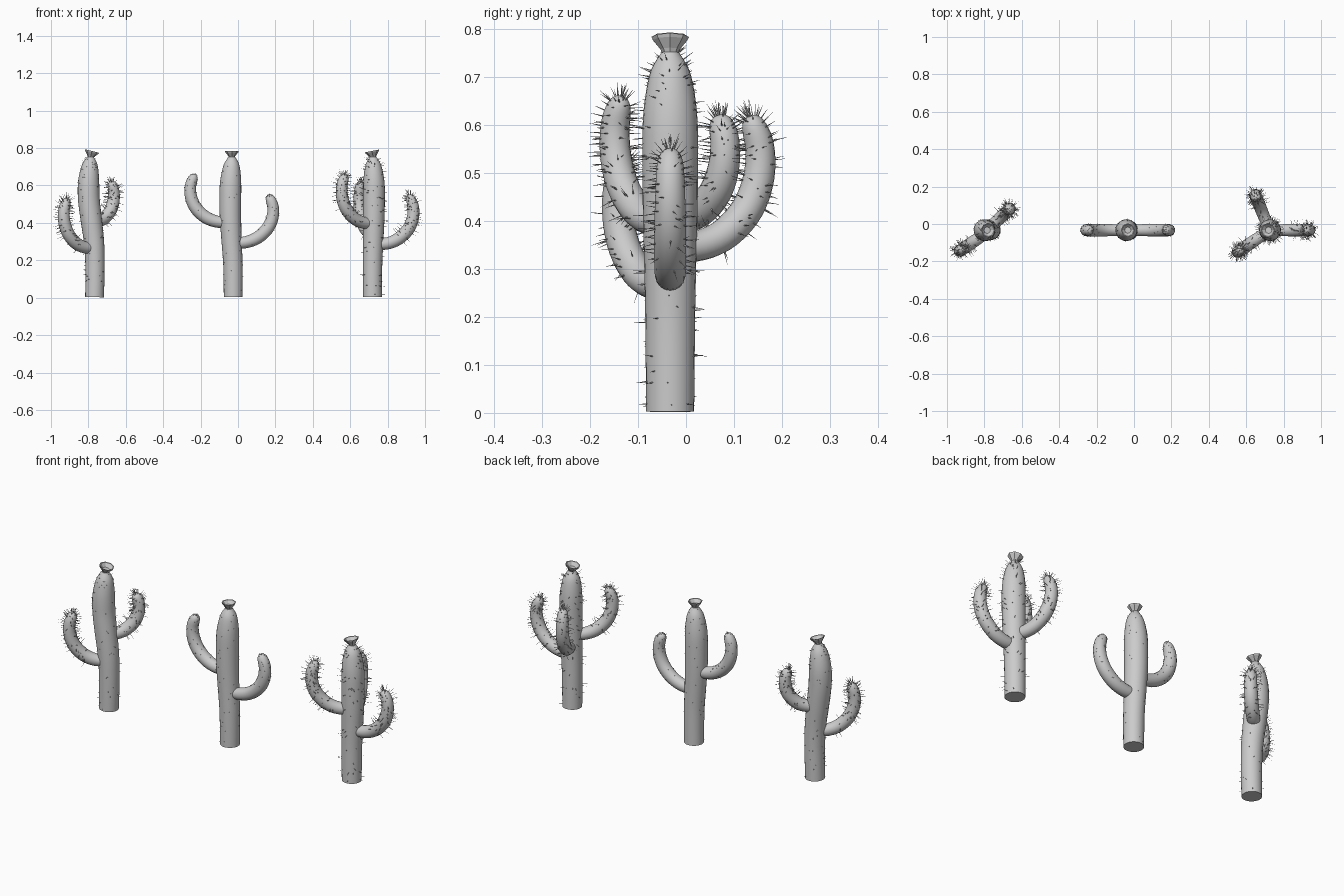
import bpy, bmesh, math, random
from mathutils import Vector, Matrix

if "Cube" in bpy.data.objects:
    bpy.data.objects.remove(bpy.data.objects["Cube"])

random.seed(4)


def catmull(pts, t):
    """Smooth interpolation through tuples, t in 0..1."""
    n = len(pts) - 1
    i = min(int(t * n), n - 1)
    f = t * n - i
    a, b, c, d = (pts[max(0, min(n, i + k))] for k in (-1, 0, 1, 2))
    return [0.5 * (2 * q + (r - p) * f + (2 * p - 5 * q + 4 * r - s) * f * f
                   + (3 * q - p - 3 * r + s) * f ** 3) for p, q, r, s in zip(a, b, c, d)]


def finish(name, bm, smooth=True):
    bmesh.ops.recalc_face_normals(bm, faces=bm.faces)
    me = bpy.data.meshes.new(name)
    bm.to_mesh(me)
    bm.free()
    ob = bpy.data.objects.new(name, me)
    bpy.context.collection.objects.link(ob)
    if smooth:
        bpy.ops.object.select_all(action='DESELECT')
        bpy.context.view_layer.objects.active = ob
        ob.select_set(True)
        bpy.ops.object.shade_smooth_by_angle(angle=math.radians(50))
    return ob


def tube(name, samples, origin, angle, sides=18):
    """Tube along (distance, height, radius) samples in a vertical plane; returns its rings."""
    out = Vector((math.cos(angle), math.sin(angle), 0))
    side = Vector((-math.sin(angle), math.cos(angle), 0))
    cen = [Vector(origin) + out * d + Vector((0, 0, z)) for d, z, r in samples]
    bm, frames, rings = bmesh.new(), [], []
    for i, (d, z, r) in enumerate(samples):
        lo, hi = max(i - 1, 0), min(i + 1, len(cen) - 1)
        step = cen[hi] - cen[lo]
        tan = step.normalized()
        nor = tan.cross(side)
        slope = (samples[hi][2] - samples[lo][2]) / step.length
        frames.append((cen[i], tan, nor, side, r, slope))
        rings.append([bm.verts.new(cen[i] + (nor * math.cos(a) + side * math.sin(a)) * r)
                      for a in (2 * math.pi * k / sides for k in range(sides))])
    for a, b in zip(rings, rings[1:]):
        for k in range(sides):
            j = (k + 1) % sides
            bm.faces.new((a[k], a[j], b[j], b[k]))
    bm.faces.new(rings[0])
    bm.faces.new(rings[-1])
    finish(name, bm)
    return frames


def spines(name, frames, count, length, first, bias, width=0.0014):
    """Thin cones standing off a tube; bias below 1 crowds them toward the tip."""
    bm = bmesh.new()
    for _ in range(count):
        i = first + int((len(frames) - first) * random.random() ** bias)
        c, tan, nor, side, r, slope = frames[min(i, len(frames) - 1)]
        f = frames[max(i - 1, 0)]
        c = c.lerp(f[0], random.random() * 0.5)
        a = random.uniform(0, 2 * math.pi)
        rad = nor * math.cos(a) + side * math.sin(a)
        direc = (rad - tan * max(-6, min(6, slope))).normalized()
        direc = (direc + 0.15 * Vector([random.uniform(-1, 1) for _ in range(3)])).normalized()
        ln = length * random.uniform(0.7, 1.2)
        base = c + rad * (r - 0.002)
        m = Matrix.Translation(base + direc * ln / 2) @ direc.to_track_quat('Z', 'Y').to_matrix().to_4x4()
        bmesh.ops.create_cone(bm, cap_ends=False, segments=4, radius1=width,
                              radius2=0.0002, depth=ln, matrix=m)
    finish(name, bm, False)


def flower(name, loc, tilt, size):
    """Low-poly open cup."""
    prof = [(0.014, -0.008), (0.020, 0.004), (0.036, 0.024), (0.039, 0.031), (0.034, 0.030), (0.018, 0.012)]
    bm = bmesh.new()
    rings = [[bm.verts.new((r * math.cos(k * math.pi / 4), r * math.sin(k * math.pi / 4), z))
              for k in range(8)] for r, z in prof]
    for a, b in zip(rings, rings[1:]):
        for k in range(8):
            j = (k + 1) % 8
            bm.faces.new((a[k], a[j], b[j], b[k]))
    bm.faces.new(rings[0])
    bm.faces.new(rings[-1])
    ob = finish(name, bm, False)
    ob.location, ob.rotation_euler, ob.scale = loc, (0, tilt, 0), (size,) * 3


TRUNK_R = [0.050, 0.051, 0.052, 0.054, 0.057, 0.058, 0.0575, 0.052, 0.040, 0.018]
TRUNK_Z = [0.003, 0.1, 0.2, 0.3, 0.42, 0.52, 0.60, 0.66, 0.715, 0.752]
ARM = [(0, 0), (0.3, 0), (0.6, 0.09), (0.85, 0.28), (0.98, 0.52), (0.99, 0.77), (0.88, 1.0)]


def trunk_samples(lean):
    pts = [(x, z, r) for x, z, r in zip(lean, TRUNK_Z, TRUNK_R)]
    return [catmull(pts, i / 36) for i in range(37)]


def arm_samples(reach, rise):
    res = []
    for i in range(33):
        t = 1 - (1 - i / 32) ** 1.5
        d, z = catmull(ARM, t)
        r = 0.029 + 0.005 * math.sin(math.pi * min(t / 0.9, 1))
        if t > 0.86:
            r *= math.sqrt(max(0.004, 1 - ((t - 0.86) / 0.14) ** 2))
        res.append((d * reach, z * rise, r))
    return res


# name, trunk centre line x, flower (x, tilt, size), trunk/arm spine length,
# arms: (angle, reach, attach height, tip height)
CACTI = [
    ("left", [-.767, -.765, -.765, -.770, -.785, -.797, -.799, -.796, -.791, -.788],
     (-.788, 0.25, 1.0), 0.012, 0.030,
     [(214, 0.198, 0.268, 0.53), (43, 0.168, 0.408, 0.62)]),
    ("middle", [-.026, -.026, -.028, -.034, -.040, -.041, -.040, -.037, -.034, -.033],
     (-.033, 0.0, 0.95), 0.006, 0.006,
     [(0, 0.222, 0.295, 0.55), (180, 0.215, 0.405, 0.66)]),
    ("right", [.719, .719, .720, .723, .726, .727, .727, .725, .723, .722],
     (.722, -0.2, 1.0), 0.025, 0.030,
     [(0, 0.216, 0.288, 0.55), (112, 0.203, 0.348, 0.62), (214, 0.207, 0.400, 0.66)]),
]

Y = -0.033
for name, lean, (fx, tilt, size), trunk_len, arm_len, arms in CACTI:
    # trunk with flower on top
    fr = tube(name + "_trunk", trunk_samples(lean), (0, Y, 0), 0, 24)
    spines(name + "_trunk_spines", fr, 130, trunk_len, 1, 0.9)
    flower(name + "_flower", (fx, Y, 0.754), tilt, size)
    # curved arms
    for n, (deg, reach, z0, z1) in enumerate(arms, 1):
        cx = catmull([(x,) for x in lean], min(z0 / 0.9, 1))[0]
        fr = tube(f"{name}_arm_{n}", arm_samples(reach, z1 - z0), (cx, Y, z0), math.radians(deg))
        spines(f"{name}_arm_{n}_spines", fr, 130, arm_len, 6, 0.75)
